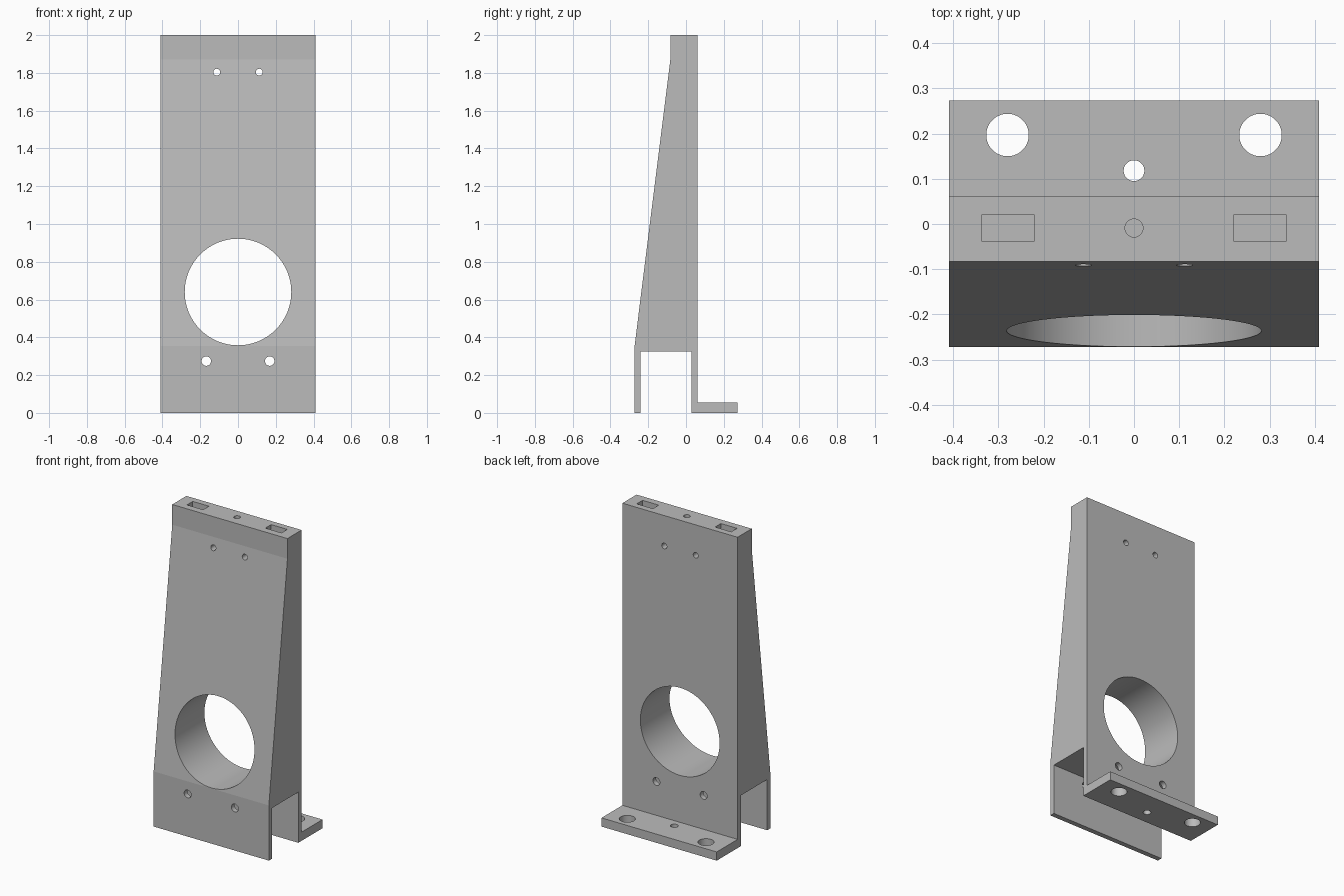
import bpy
import bmesh
import math
from mathutils import Matrix, Vector

cube = bpy.data.objects.get("Cube")
if cube:
    bpy.data.objects.remove(cube, do_unlink=True)

grey = bpy.data.materials.new("plain grey")
grey.use_nodes = True
COLOUR = (0.50, 0.50, 0.50, 1)
grey.diffuse_color = COLOUR
grey.node_tree.nodes["Principled BSDF"].inputs["Base Color"].default_value = COLOUR

WIDTH = 0.82


def make_object(name, bm):
    bmesh.ops.recalc_face_normals(bm, faces=bm.faces)
    mesh = bpy.data.meshes.new(name)
    bm.to_mesh(mesh)
    bm.free()
    mesh.materials.append(grey)
    obj = bpy.data.objects.new(name, mesh)
    bpy.context.collection.objects.link(obj)
    return obj


def extrude_profile(name, points, width):
    """Side profile in y, z extruded along x."""
    bm = bmesh.new()
    face = bm.faces.new([bm.verts.new((-width / 2, y, z)) for y, z in points])
    made = bmesh.ops.extrude_face_region(bm, geom=[face])["geom"]
    moved = [v for v in made if isinstance(v, bmesh.types.BMVert)]
    bmesh.ops.translate(bm, vec=(width, 0, 0), verts=moved)
    return make_object(name, bm)


def add_drill(bm, centre, radius, length, axis="Z", sides=32):
    turn = Matrix.Rotation(math.pi / 2, 4, "X") if axis == "Y" else Matrix()
    bmesh.ops.create_cone(bm, cap_ends=True, segments=sides, radius1=radius,
                          radius2=radius, depth=length,
                          matrix=Matrix.Translation(centre) @ turn)


def add_box(bm, centre, size):
    bmesh.ops.create_cube(bm, size=1, matrix=Matrix.Translation(centre)
                          @ Matrix.Diagonal(Vector(size).to_4d()))


# Tapered upright with forked base and rear foot
bracket = extrude_profile("mounting_bracket", [
    (-0.272, 0), (-0.24, 0), (-0.24, 0.326), (0.028, 0.326), (0.028, 0),
    (0.273, 0), (0.273, 0.056), (0.061, 0.056), (0.061, 2), (-0.083, 2),
    (-0.083, 1.87), (-0.272, 0.355)], WIDTH)

holes = bmesh.new()
# Large bore through the upright
add_drill(holes, (0, -0.1, 0.64), 0.282, 1, "Y", 96)
# Foot centre hole and blind hole in the top
add_drill(holes, (0, 0.118, 0.03), 0.023, 0.2)
add_drill(holes, (0, -0.009, 2), 0.02, 0.16)
for side in (-1, 1):
    # Small screw holes from front to back
    add_drill(holes, (side * 0.112, -0.1, 1.804), 0.018, 1, "Y")
    add_drill(holes, (side * 0.168, -0.1, 0.274), 0.025, 1, "Y")
    # Foot bolt holes
    add_drill(holes, (side * 0.28, 0.197, 0.03), 0.047, 0.2, sides=48)
    # Rectangular pockets in the top
    add_box(holes, (side * 0.279, -0.009, 2), (0.115, 0.059, 0.12))
cutter = make_object("hole_cutter", holes)
cutter.hide_render = True

# Cut the holes and bake the result
cut = bracket.modifiers.new("holes", "BOOLEAN")
cut.operation = "DIFFERENCE"
cut.solver = "EXACT"
cut.object = cutter
bpy.ops.object.select_all(action="DESELECT")
bpy.context.view_layer.objects.active = bracket
bracket.select_set(True)
bpy.ops.object.modifier_apply(modifier=cut.name)
bpy.data.objects.remove(cutter, do_unlink=True)
bpy.ops.object.shade_smooth_by_angle(angle=math.radians(20))
# Keep the shallow bends crisp
for edge in bracket.data.edges:
    a, b = (bracket.data.vertices[i].co for i in edge.vertices)
    if abs(a.z - b.z) < 1e-4 and abs(a.y - b.y) < 1e-4 and min(a.y, b.y) < -0.08:
        if abs(a.z - 1.87) < 1e-3 or abs(a.z - 0.355) < 1e-3:
            edge.use_edge_sharp = True
